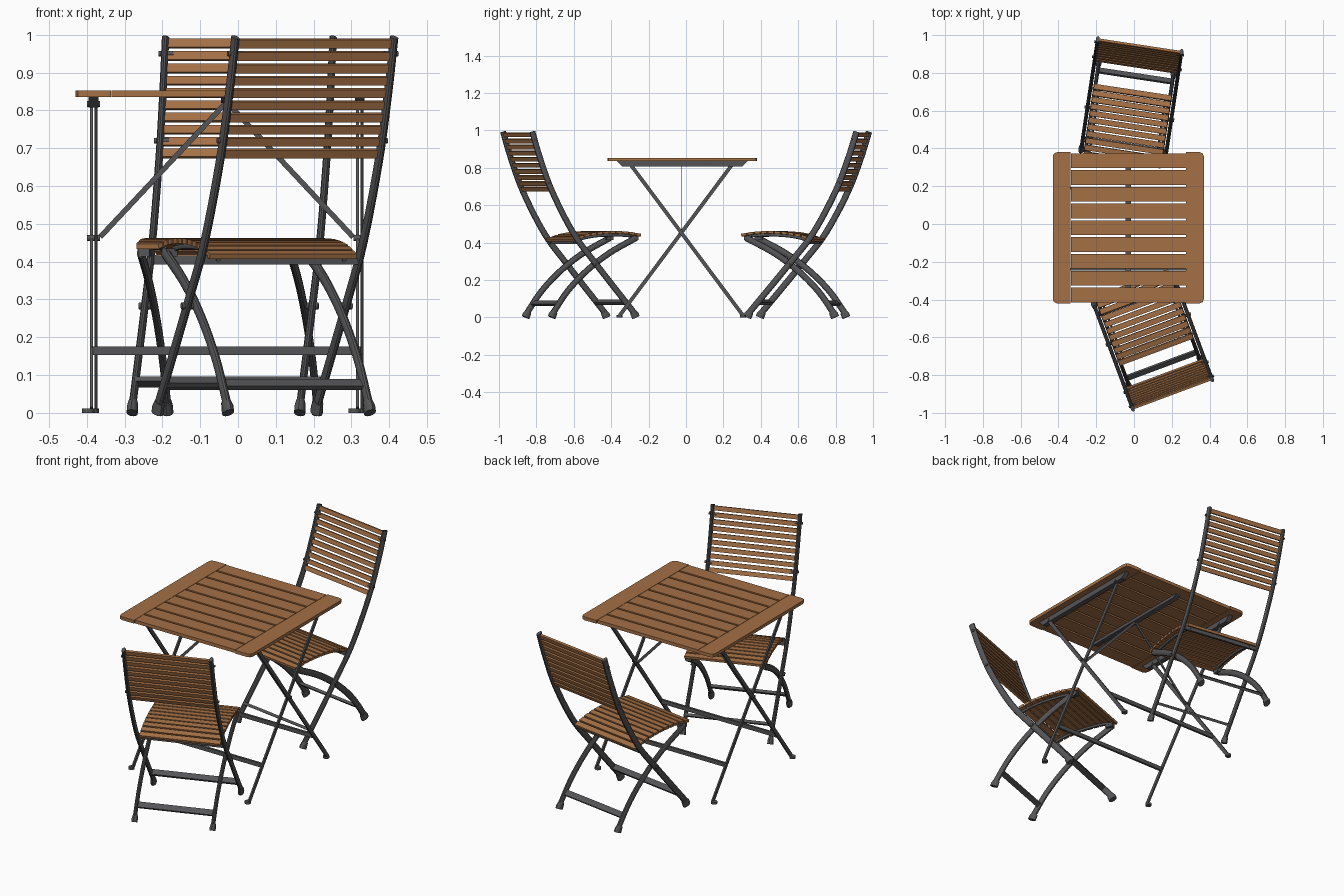
import bpy, bmesh, math
from mathutils import Matrix, Vector

cube = bpy.data.objects.get("Cube")
if cube:
    bpy.data.objects.remove(cube, do_unlink=True)


def material(name, rgb, rough):
    m = bpy.data.materials.new(name)
    m.use_nodes = True
    m.diffuse_color = (*rgb, 1)
    bsdf = next(n for n in m.node_tree.nodes if n.type == 'BSDF_PRINCIPLED')
    bsdf.inputs["Base Color"].default_value = (*rgb, 1)
    bsdf.inputs["Roughness"].default_value = rough
    return m


WOOD = material("warm wood", (0.37, 0.162, 0.06), 0.6)
METAL = material("dark grey metal", (0.09, 0.09, 0.095), 0.5)


def finish(name, bm, mat):
    bmesh.ops.recalc_face_normals(bm, faces=bm.faces)
    me = bpy.data.meshes.new(name)
    bm.to_mesh(me)
    bm.free()
    me.materials.append(mat)
    me.shade_smooth()
    me.set_sharp_from_angle(angle=math.radians(35))
    ob = bpy.data.objects.new(name, me)
    bpy.context.scene.collection.objects.link(ob)
    return ob


def box(bm, centre, size, rot=Matrix()):
    m = Matrix.Translation(centre) @ rot.to_4x4() @ Matrix.Diagonal((*size, 1))
    return bmesh.ops.create_cube(bm, size=1, matrix=m)["verts"]


def bar(bm, a, b, width, depth):
    """Flat bar from a to b."""
    a, b = Vector(a), Vector(b)
    rot = (b - a).to_track_quat('Z', 'Y').to_matrix()
    box(bm, (a + b) / 2, (width, depth, (b - a).length), rot)


def rod(bm, centre, radius, length, axis):
    rot = Matrix.Rotation(math.pi / 2, 4, 'Y') if axis == 'X' else Matrix()
    bmesh.ops.create_cone(bm, cap_ends=True, segments=12, radius1=radius, radius2=radius,
                          depth=length, matrix=Matrix.Translation(centre) @ rot)


def smooth_path(pts, steps=5):
    """Catmull-Rom curve through (y, z) points."""
    p = [Vector(q) for q in pts]
    p = [2 * p[0] - p[1]] + p + [2 * p[-1] - p[-2]]
    out = []
    for a, b, c, d in zip(p, p[1:], p[2:], p[3:]):
        for i in range(steps):
            t = i / steps
            out.append(0.5 * (2 * b + (c - a) * t + (2 * a - 5 * b + 4 * c - d) * t ** 2
                              + (3 * b - a - 3 * c + d) * t ** 3))
    return out + [p[-2]]


def sweep(bm, x, path, wide, deep, scales=None, sides=12):
    """Oval tube along a (y, z) path at a fixed x."""
    rings = []
    for i, p in enumerate(path):
        t = (path[min(i + 1, len(path) - 1)] - path[max(i - 1, 0)]).normalized()
        k = scales[i] if scales else 1
        ring = []
        for j in range(sides):
            a = math.tau * j / sides
            q = p + Vector((-t.y, t.x)) * (math.sin(a) * deep * k / 2)
            ring.append(bm.verts.new((x + math.cos(a) * wide * k / 2, q.x, q.y)))
        rings.append(ring)
    for r, s in zip(rings, rings[1:]):
        for j in range(sides):
            n = (j + 1) % sides
            bm.faces.new((r[j], r[n], s[n], s[j]))
    bm.faces.new(rings[0])
    bm.faces.new(rings[-1])


def along(path, f):
    """Point and slope angle at a fraction of the path length."""
    goal = f * sum((b - a).length for a, b in zip(path, path[1:]))
    for a, b in zip(path, path[1:]):
        d = (b - a).length
        if goal <= d + 1e-6:
            break
        goal -= d
    return a.lerp(b, min(goal / d, 1)), math.atan2(b.y - a.y, b.x - a.x)


def slat_row(name, path, count, width, deep, thick):
    bm = bmesh.new()
    for i in range(count):
        p, ang = along(path, (i + 0.5) / count)
        box(bm, (0, p.x, p.y), (width, deep, thick), Matrix.Rotation(ang, 3, 'X'))
    return finish(name, bm, WOOD)


# ---------- Table ----------
CX, CY, HALF, END, TOP = -0.03, -0.02, 0.40, 0.094, 0.844

bm = bmesh.new()
pitch = 2 * HALF / 9
for i in range(9):
    box(bm, (CX, CY - HALF + pitch * (i + 0.5), TOP), (2 * (HALF - END) - 0.004, pitch - 0.011, 0.018))
finish("table_slats", bm, WOOD)

for side, name in ((-1, "right"), (1, "left")):
    bm = bmesh.new()
    box(bm, (CX + side * (HALF - END / 2), CY, TOP), (END, 2 * HALF, 0.018))
    corners = [e for e in bm.edges if abs(e.verts[0].co.z - e.verts[1].co.z) > 0.01
               and (e.verts[0].co.x - CX) * side > HALF - 0.01]
    bmesh.ops.bevel(bm, geom=corners, offset=0.022, segments=2, affect='EDGES', profile=0.5)
    finish("table_end_board_" + name, bm, WOOD)

# Rails below the top, with tapered ends
bm = bmesh.new()
for dx, h, w in ((-0.352, 0.028, 0.026), (0, 0.016, 0.03), (0.352, 0.028, 0.026)):
    for v in box(bm, (CX + dx, CY, 0.835 - h / 2), (w, 0.70, h)):
        if v.co.z < 0.83:
            v.co.y += 0.03 if v.co.y < CY else -0.03
finish("table_rails", bm, METAL)

# Crossed folding legs, stretchers and feet
for s, name in ((1, "outer"), (-1, "inner")):
    bm = bmesh.new()
    foot, head = Vector((CY - 0.005 - s * 0.33, 0.01)), Vector((CY - 0.005 + s * 0.27, 0.815))
    shift = -0.006 * s
    for dx in (-0.352, 0.352):
        x = CX + dx + shift
        bar(bm, (x, foot.x, foot.y), (x, head.x, head.y), 0.008, 0.02)
        rod(bm, (x - 0.008, foot.x, 0.006), 0.016, 0.012, 'Z')
    mid = foot.lerp(head, 0.192)
    box(bm, (CX + shift, mid.x, mid.y), (0.704, 0.012, 0.022))
    finish("table_legs_" + name, bm, METAL)

bm = bmesh.new()
for dx in (-0.352, 0.352):
    rod(bm, (CX + dx, CY - 0.005, 0.462), 0.008, 0.034, 'X')
    for y in (-0.295, 0.245):
        rod(bm, (CX + dx, y, 0.817), 0.008, 0.034, 'X')
    bar(bm, (CX + dx * 0.95, CY - 0.005, 0.465), (CX, CY - 0.005, 0.822), 0.004, 0.014)
finish("table_braces_and_pivots", bm, METAL)

# ---------- Folding chair, in its own frame (back towards +y) ----------
post = smooth_path([(0, 0.993), (-0.045, 0.85), (-0.115, 0.67), (-0.235, 0.45), (-0.36, 0.29), (-0.585, 0.02)])
leg = smooth_path([(-0.125, 0.02), (-0.21, 0.14), (-0.32, 0.25), (-0.45, 0.345), (-0.60, 0.425)])
seat = smooth_path([(-0.235, 0.412), (-0.32, 0.44), (-0.42, 0.453), (-0.54, 0.453), (-0.63, 0.44)])
POST_X, LEG_X = 0.224, 0.2
chair = []

for name, path, x, end in (("back_posts", post, POST_X, -1), ("curved_legs", leg, LEG_X, 0)):
    bm = bmesh.new()
    for side in (-1, 1):
        sweep(bm, side * x, path, 0.02, 0.034)
        f = path[end].x
        # Rubber-style boot at the floor
        lean = 0.012 if end else -0.012
        boot = [Vector((f - lean * 0.5, 0)), Vector((f, 0.014)), Vector((f + lean, 0.03))]
        sweep(bm, side * x, boot, 0.03, 0.046, (1, 1, 0.8))
    chair.append(finish(name, bm, METAL))

# Cross bars tying the sides together
bm = bmesh.new()
box(bm, (0, -0.262, 0.405), (2 * POST_X, 0.012, 0.026))
box(bm, (0, -0.535, 0.082), (2 * POST_X, 0.03, 0.014), Matrix.Rotation(-0.6, 3, 'X'))
box(bm, (0, -0.163, 0.075), (2 * LEG_X, 0.03, 0.014), Matrix.Rotation(-0.7, 3, 'X'))
chair.append(finish("chair_stretchers", bm, METAL))

# Seat side rails, hugging the underside of the slats
bm = bmesh.new()
low = [p - Vector((0, 0.014)) for p in seat[1:-2]]
for side in (-1, 1):
    sweep(bm, side * 0.178, low, 0.012, 0.016, sides=8)
    box(bm, (side * 0.19, -0.592, 0.424), (0.03, 0.04, 0.022))
chair.append(finish("seat_rails", bm, METAL))

# Bolts at the pivots and along the posts
bm = bmesh.new()
for side in (-1, 1):
    for y, z, r in ((-0.015, 0.95, 0.007), (-0.095, 0.72, 0.007), (-0.365, 0.283, 0.009)):
        rod(bm, (side * (POST_X - 0.004), y, z), r, 0.04, 'X')
chair.append(finish("chair_bolts", bm, METAL))

# Wooden slats
back = [p for p in post if p.y > 0.655]
chair.append(slat_row("back_slats", back, 10, 0.43, 0.023, 0.013))
chair.append(slat_row("seat_slats", seat, 11, 0.415, 0.029, 0.014))

# Place one chair at the back and a copy at the front
rear = Matrix.Translation((0.03, 0.945, 0)) @ Matrix.Rotation(math.radians(-8.6), 4, 'Z')
front = Matrix.Translation((0.203, -0.90, 0)) @ Matrix.Rotation(math.radians(200.4), 4, 'Z')
for ob in chair:
    twin = ob.copy()
    bpy.context.scene.collection.objects.link(twin)
    part = ob.name
    ob.name, twin.name = "rear_chair_" + part, "front_chair_" + part
    ob.matrix_world, twin.matrix_world = rear, front
